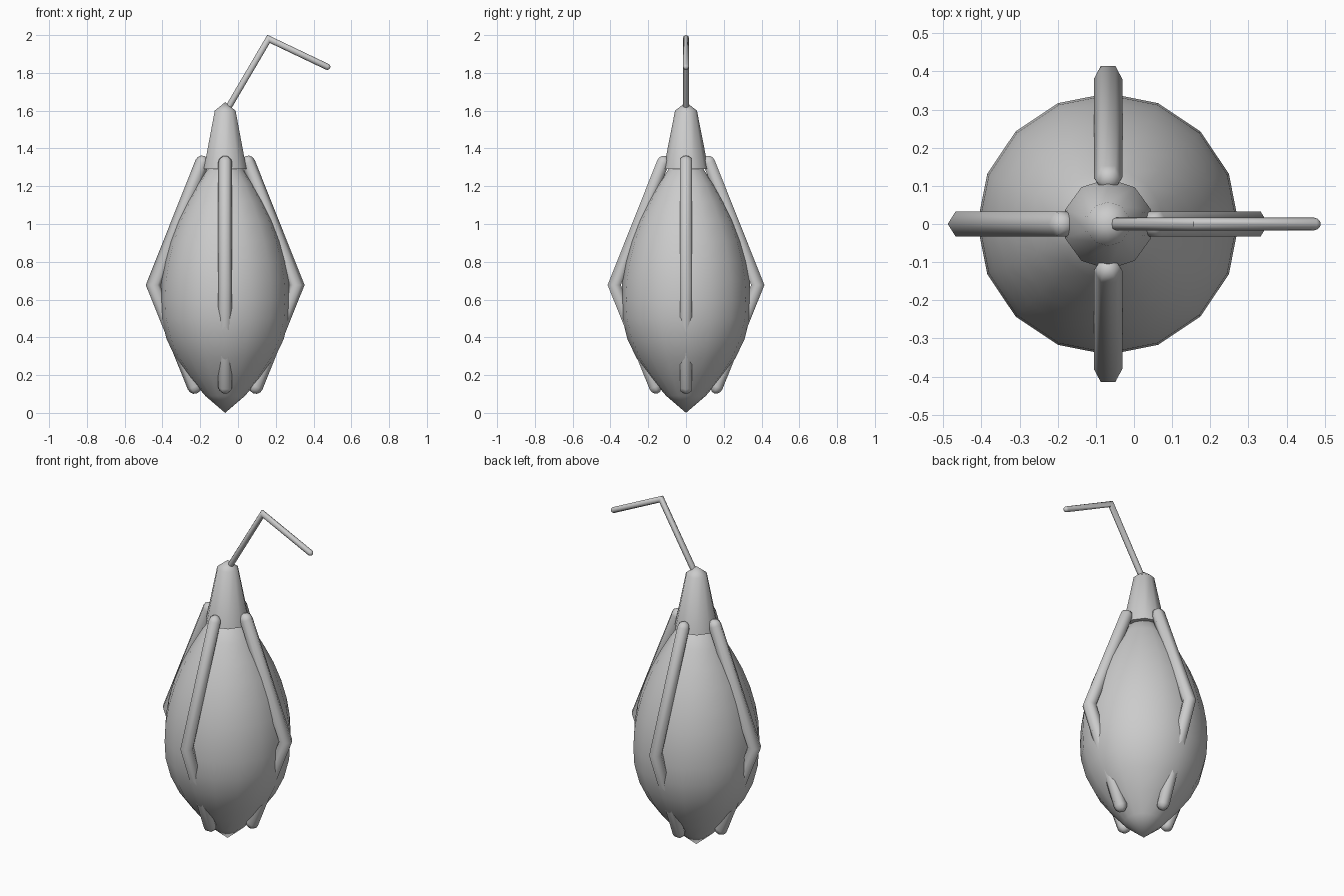
import bpy, bmesh, math
from mathutils import Vector

if "Cube" in bpy.data.objects:
    bpy.data.objects.remove(bpy.data.objects["Cube"])

CX = -0.068  # the pod axis sits left of centre because of the bent stem
mat = bpy.data.materials.new("plain grey")
mat.diffuse_color = (0.6, 0.6, 0.6, 1)
mat.use_nodes = True
mat.node_tree.nodes["Principled BSDF"].inputs["Base Color"].default_value = mat.diffuse_color


def finish(bm, name, angle=65):
    bmesh.ops.recalc_face_normals(bm, faces=bm.faces)
    me = bpy.data.meshes.new(name)
    bm.to_mesh(me)
    bm.free()
    me.materials.append(mat)
    ob = bpy.data.objects.new(name, me)
    bpy.context.collection.objects.link(ob)
    bpy.ops.object.select_all(action='DESELECT')
    ob.select_set(True)
    bpy.context.view_layer.objects.active = ob
    bpy.ops.object.shade_smooth_by_angle(angle=math.radians(angle))
    return ob


def loft(bm, rings):
    """Bridge vertex rings; a ring of one point closes to a tip."""
    rows = [[bm.verts.new(p) for p in r] for r in rings]
    for a, b in zip(rows, rows[1:]):
        n = max(len(a), len(b))
        for i in range(n):
            j = (i + 1) % n
            if len(a) == 1:
                bm.faces.new((a[0], b[i], b[j]))
            elif len(b) == 1:
                bm.faces.new((a[i], a[j], b[0]))
            else:
                bm.faces.new((a[i], a[j], b[j], b[i]))
    for row in (rows[0], rows[-1]):
        if len(row) > 2:
            bm.faces.new(row)


def lathe(name, profile, sides, phase=0.0):
    rings = []
    for r, z in profile:
        if r == 0:
            rings.append([(CX, 0, z)])
        else:
            angs = [phase + math.tau * i / sides for i in range(sides)]
            rings.append([(CX + r * math.cos(a), r * math.sin(a), z) for a in angs])
    bm = bmesh.new()
    loft(bm, rings)
    return finish(bm, name)


def tube(name, pts, radius, sides, phase, lateral):
    """Mitred bent rod with rounded ends, lying in the plane normal to lateral."""
    pts = [Vector(p) for p in pts]
    lat = Vector(lateral)

    def ring(c, t, s, miter=1.0):
        n = lat.cross(t).normalized()
        angs = [phase + math.tau * i / sides for i in range(sides)]
        return [c + (n * math.cos(a) * miter + lat * math.sin(a)) * radius * s for a in angs]

    d0 = (pts[1] - pts[0]).normalized()
    d1 = (pts[-1] - pts[-2]).normalized()
    caps = [math.radians(a) for a in (60, 30, 0)]
    rings = [[pts[0] - d0 * radius]]
    rings += [ring(pts[0] - d0 * radius * math.sin(a), d0, math.cos(a)) for a in caps]
    for p, c, q in zip(pts, pts[1:], pts[2:]):
        u, v = (c - p).normalized(), (q - c).normalized()
        t = (u + v).normalized()
        rings.append(ring(c, t, 1, 1 / t.dot(u)))
    rings += [ring(pts[-1] + d1 * radius * math.sin(a), d1, math.cos(a)) for a in reversed(caps)]
    rings.append([pts[-1] + d1 * radius])
    bm = bmesh.new()
    loft(bm, rings)
    return finish(bm, name, 65)


# Egg-shaped pod body
lathe("pod_body", [(0, 0), (0.105, 0.09), (0.19, 0.19), (0.262, 0.29), (0.31, 0.39),
                   (0.338, 0.5), (0.343, 0.6), (0.338, 0.7), (0.322, 0.8), (0.292, 0.91),
                   (0.25, 1.02), (0.2, 1.12), (0.145, 1.215), (0.085, 1.3), (0, 1.34)], 16)

# Tapered collar on top of the pod
lathe("collar", [(0.119, 1.29), (0.058, 1.6), (0, 1.645)], 10, math.radians(18))

# Four bent ribs hugging the pod
for k, name in enumerate(("right", "back", "left", "front")):
    a = k * math.pi / 2
    out, lat = (math.cos(a), math.sin(a)), (-math.sin(a), math.cos(a), 0)
    path = [(CX + r * out[0], r * out[1], z) for r, z in ((0.122, 1.325), (0.38, 0.677), (0.163, 0.138))]
    tube(name + "_rib", path, 0.0375, 6, math.radians(30) * (k % 2), lat)

# Thin bent stem
tube("stem", [(-0.055, 0, 1.61), (0.162, 0, 1.98), (0.473, 0, 1.832)], 0.0165, 8, 0, (0, 1, 0))
